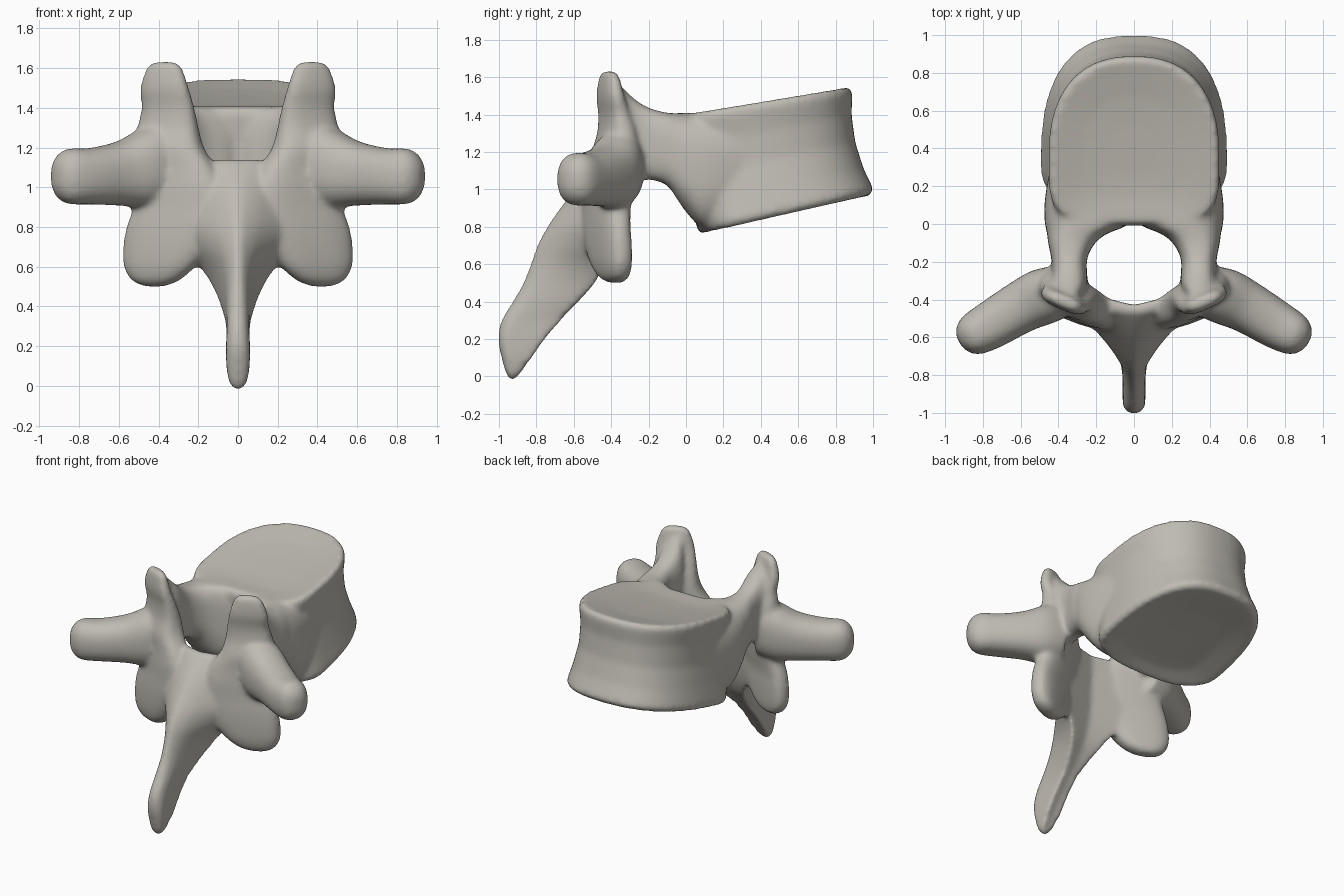
import bpy, bmesh
from math import sin, cos, pi, radians, sqrt
from mathutils import Vector

cube = bpy.data.objects.get("Cube")
if cube:
    bpy.data.objects.remove(cube, do_unlink=True)

SEGMENTS = 40
bm = bmesh.new()


def power(v, n):
    return (1 if v >= 0 else -1) * abs(v) ** (2 / n)


def skin(rings):
    """Skin a list of point rings into a closed solid."""
    loops = [[bm.verts.new(p) for p in ring] for ring in rings]
    faces = [bm.faces.new(loops[0]), bm.faces.new(loops[-1])]
    for a, b in zip(loops, loops[1:]):
        for i in range(len(a)):
            j = (i + 1) % len(a)
            faces.append(bm.faces.new((a[i], a[j], b[j], b[i])))
    bmesh.ops.recalc_face_normals(bm, faces=faces)


def smooth_rows(rows, steps=4):
    """Catmull-Rom interpolation of section rows."""
    rows = [Vector(r) for r in rows]
    out = []
    for i in range(len(rows) - 1):
        p0, p1, p2 = rows[max(i - 1, 0)], rows[i], rows[i + 1]
        p3 = rows[min(i + 2, len(rows) - 1)]
        for k in range(steps):
            t = k / steps
            out.append(p1 + (p2 - p0) * (t / 2)
                       + (p0 * 2 - p1 * 5 + p2 * 4 - p3) * (t * t / 2)
                       + (p1 * 3 - p0 - p2 * 3 + p3) * (t ** 3 / 2))
    return out + [rows[-1]]


def loft_pair(rows, u, v, n):
    """Mirrored lofts; rows are x, y, z, half size along u, half size along v."""
    u, v = Vector(u).normalized(), Vector(v).normalized()
    for side in (1, -1):
        rings = []
        for r in smooth_rows(rows):
            ring = []
            for k in range(SEGMENTS):
                a = 2 * pi * k / SEGMENTS
                p = Vector(r[:3]) + u * (max(r[3], .004) * power(cos(a), n)) \
                    + v * (max(r[4], .004) * power(sin(a), n))
                ring.append((p.x * side, p.y, p.z))
            rings.append(ring)
        skin(rings)


# Vertebral body: waisted drum between two sloping, dished end plates
def body_ring(t, width, back, front, scale=1, dish=0):
    mid = .32 + .04 * t
    ring = []
    for k in range(SEGMENTS * 2):
        a = pi * k / SEGMENTS
        n = 2.6 - .25 * t if sin(a) > 0 else 2.5 + 1.8 * t
        reach = front - mid if sin(a) > 0 else mid - back
        x = width * power(cos(a), n) * scale
        y = mid + reach * power(sin(a), n) * scale
        low, high = .742 + .228 * y, 1.405 + .165 * y
        ring.append((x, y, low + (high - low) * t + dish))
    return ring


skin([
    body_ring(0, .49, .07, 1, .3, .035),
    body_ring(0, .49, .07, 1, .6, .028),
    body_ring(0, .49, .07, 1, .88, .006),
    body_ring(0, .49, .07, 1, .97),
    body_ring(.05, .497, .06, 1.003),
    body_ring(.25, .47, .03, .95),
    body_ring(.5, .44, .01, .905),
    body_ring(.75, .438, 0, .885),
    body_ring(.95, .455, -.01, .89),
    body_ring(1, .455, 0, .885, .97),
    body_ring(1, .455, 0, .885, .88, -.006),
    body_ring(1, .455, 0, .885, .6, -.022),
    body_ring(1, .455, 0, .885, .3, -.028),
])

# Pedicles: wide at the body, rounding off the canal between them
loft_pair([(.25, .5, 1.2, .13, .15), (.25, .35, 1.15, .18, .22),
           (.25, .2, 1.11, .212, .28),
           (.25, .09, 1.1, .225, .305), (.25, 0, 1.145, .222, .265),
           (.3, -.05, 1.18, .16, .228), (.33, -.1, 1.215, .125, .195),
           (.343, -.18, 1.24, .095, .19), (.342, -.25, 1.255, .093, .21),
           (.345, -.32, 1.28, .098, .245), (.36, -.37, 1.3, .09, .28),
           (.36, -.4, 1.31, .08, .29)],
          (1, 0, 0), (0, 0, 1), 2.8)

# Articular pillars: upper process, lamina side and lower process
tilt = radians(23)
loft_pair([(.37, -.41, 1.635, .03, .015), (.37, -.41, 1.61, .09, .035),
           (.37, -.405, 1.5, .13, .05), (.352, -.385, 1.4, .14, .06),
           (.352, -.37, 1.3, .16, .08), (.345, -.38, 1.2, .178, .1),
           (.315, -.4, 1.1, .21, .095), (.3, -.42, 1, .225, .09),
           (.31, -.425, .9, .228, .085), (.34, -.425, .8, .235, .08),
           (.365, -.415, .7, .225, .08), (.395, -.4, .6, .19, .075),
           (.415, -.385, .53, .125, .06), (.42, -.375, .5, .05, .03)],
          (cos(tilt), sin(tilt), 0), (-sin(tilt), cos(tilt), 0), 2.8)

# Transverse processes
loft_pair([(.34, -.335, 1.13, .13, .2), (.47, -.38, 1.1, .15, .2),
           (.6, -.44, 1.07, .138, .162), (.75, -.53, 1.055, .128, .142),
           (.85, -.585, 1.055, .113, .14), (.9, -.61, 1.055, .083, .107),
           (.928, -.62, 1.055, .035, .055)],
          (.45, .89, 0), (0, 0, 1), 2.4)


# Laminae flaring out of the spinous process, from the canal to its drooping tip
def spine_ring(z, front, back, wide, thin):
    steps = 24
    half = []
    for k in range(steps):
        t = k / steps
        x = thin + max(wide - thin, 0) * (1 - t) ** 1.25
        if t > .75:
            x *= sqrt(1 - ((t - .75) / .25) ** 2)
        half.append((x, front + (back - front) * t + .25 * x * (1 - t), z))
    keel = [(0, back, z)]
    return half + keel + [(-x, y, h) for x, y, h in reversed(half)] + [(0, front, z)]


spine_rows = [
    (1.14, -.43, -.47, .12, .1), (1.08, -.43, -.53, .3, .07),
    (1, -.432, -.6, .4, .055),
    (.9, -.44, -.675, .42, .05), (.8, -.445, -.745, .41, .046),
    (.7, -.455, -.798, .32, .044), (.6, -.475, -.835, .205, .043),
    (.5, -.515, -.875, .135, .045), (.4, -.59, -.93, .092, .05),
    (.3, -.68, -.99, .06, .055), (.2, -.765, -1.008, .06, .06),
    (.1, -.835, -.988, .058, .058), (.02, -.89, -.965, .045, .045),
    (-.018, -.915, -.945, .024, .024)]
skin([spine_ring(*row) for row in smooth_rows(spine_rows)])

mesh = bpy.data.meshes.new("vertebra")
bm.to_mesh(mesh)
bm.free()
vertebra = bpy.data.objects.new("vertebra", mesh)
bpy.context.collection.objects.link(vertebra)

# Fuse the parts into one softly blended bone
fuse = vertebra.modifiers.new("fuse", "REMESH")
fuse.mode = "VOXEL"
fuse.voxel_size = .014
fuse.use_smooth_shade = True
soften = vertebra.modifiers.new("soften", "SMOOTH")
soften.factor = .5
soften.iterations = 18

# Bone colour
colour = (.52, .50, .45, 1)
bone = bpy.data.materials.new("warm grey bone")
bone.use_nodes = True
bone.diffuse_color = colour
bone.node_tree.nodes["Principled BSDF"].inputs["Base Color"].default_value = colour
mesh.materials.append(bone)
